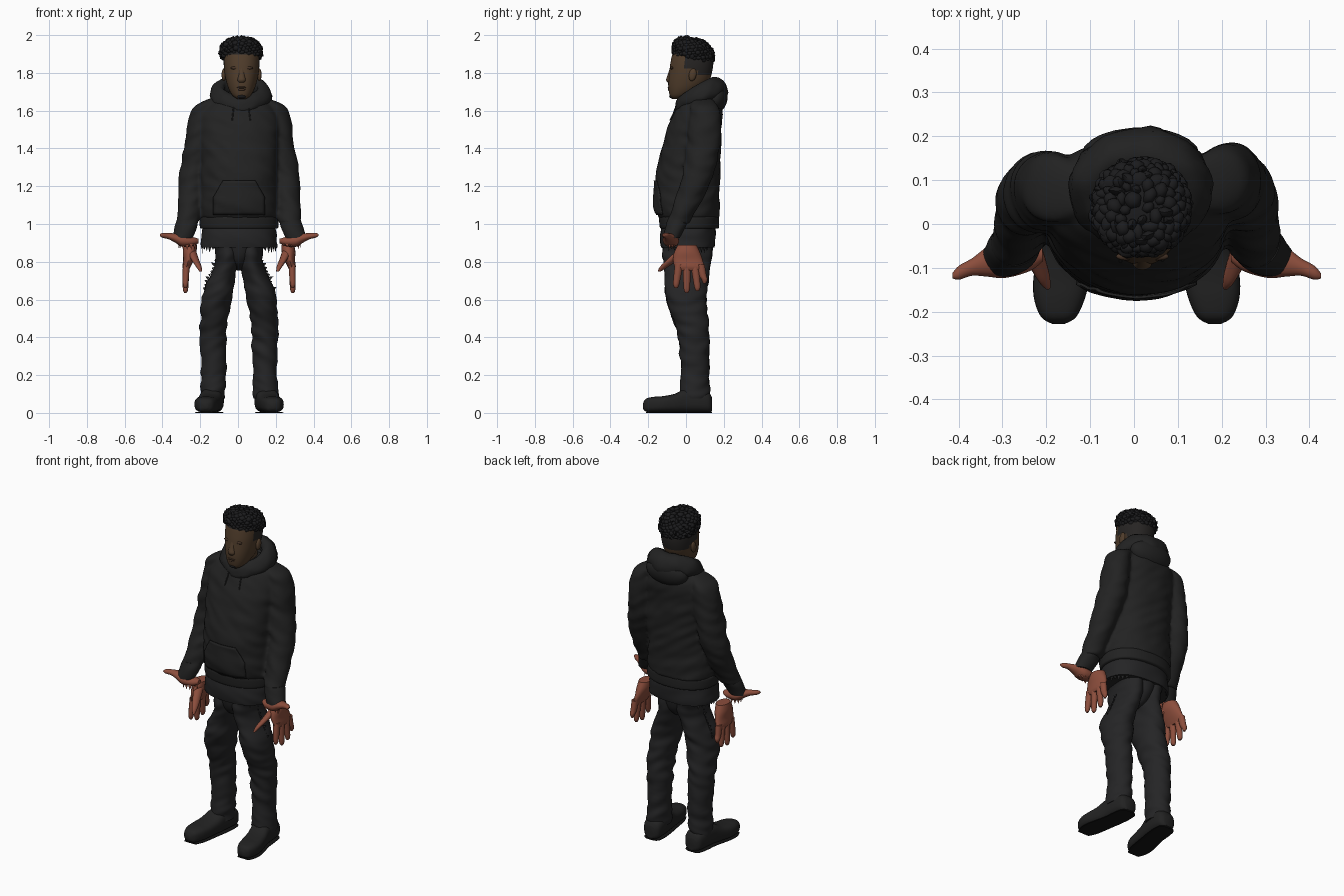
import bpy
import bmesh
import math
import random
from mathutils import Vector, Matrix, noise
from mathutils.bvhtree import BVHTree

random.seed(4)
if "Cube" in bpy.data.objects:
    bpy.data.objects.remove(bpy.data.objects["Cube"])
MID, FACE = .006, .019  # centre lines of body and head
SIDES = (("left", 1), ("right", -1))

def material(name, *rgb):
    mat = bpy.data.materials.new(name)
    mat.use_nodes = True
    mat.diffuse_color = (*rgb, 1)
    mat.node_tree.nodes["Principled BSDF"].inputs["Base Color"].default_value = (*rgb, 1)
    return mat

hoodie_black = material("hoodie black", .016, .016, .016)
trouser_black = material("trouser black", .018, .018, .019)
shoe_black = material("shoe black", .016, .016, .016)
sole_black = material("sole black", .007, .007, .007)
hair_black = material("hair black", .011, .011, .012)
fade_grey = material("short hair grey", .02, .018, .017)
face_brown = material("face brown", .08, .046, .024)
lip_brown = material("lip brown", .058, .032, .019)
hand_red = material("hand red brown", .26, .075, .045)

def finish(name, bm, mat):
    bmesh.ops.recalc_face_normals(bm, faces=bm.faces)
    mesh = bpy.data.meshes.new(name)
    bm.to_mesh(mesh)
    mesh.materials.append(mat)
    mesh.shade_smooth()
    mesh.set_sharp_from_angle(angle=math.radians(50))
    obj = bpy.data.objects.new(name, mesh)
    bpy.context.scene.collection.objects.link(obj)
    return obj

def spline(rings, steps):
    """Smooth in-between rings through the given ones."""
    out = []
    for i in range(len(rings) - 1):
        quad = [rings[max(i - 1, 0)], rings[i], rings[i + 1], rings[min(i + 2, len(rings) - 1)]]
        for t in (s / steps for s in range(steps)):
            out.append([b + .5 * t * (c - a + t * (2 * a - 5 * b + 4 * c - d + t * (3 * (b - c) + d - a)))
                        for a, b, c, d in zip(*quad)])
    return out + [list(rings[-1])]

def skin(bm, loops):
    for lo, hi in zip(loops, loops[1:]):
        for k in range(len(lo)):
            n = (k + 1) % len(lo)
            bm.faces.new((lo[k], lo[n], hi[n], hi[k]))

def loft(name, mat, rings, axis="z", side=1, mid=MID, sides=32, steps=5, wrinkle=0, square=2):
    """Skin elliptical rings (x, y, z, radius, radius) lying across an axis."""
    u, v = {"x": (1, 2), "y": (0, 2), "z": (0, 1)}[axis]
    bm, loops = bmesh.new(), []
    for x, y, z, a, b in spline(rings, steps):
        loops.append([])
        for k in range(sides):
            c, s = math.cos(math.tau * k / sides), math.sin(math.tau * k / sides)
            off = Vector()
            off[u] = max(a, .002) * math.copysign(abs(c) ** (2 / square), c)
            off[v] = max(b, .002) * math.copysign(abs(s) ** (2 / square), s)
            p = Vector((x, y, z)) + off
            p += off.normalized() * wrinkle * noise.noise((p.x * 9 + side * 3, p.y * 9, p.z * 22 + p.x * 12))
            loops[-1].append(bm.verts.new((mid + side * p.x, p.y, p.z)))
    skin(bm, loops)
    bm.faces.new(loops[0])
    bm.faces.new(loops[-1])
    return finish(name, bm, mat)

def ball(name, mat, centre, radii, tilt=0):
    bm = bmesh.new()
    place = Matrix.Translation(centre) @ Matrix.Rotation(tilt, 4, "X") @ Matrix.Diagonal((*radii, 1))
    bmesh.ops.create_icosphere(bm, subdivisions=3, radius=1, matrix=place)
    finish(name, bm, mat)

def ragged(name, mat, points, direction, length):
    """Torn edge: a row of uneven spikes along a line of points."""
    bm = bmesh.new()
    for a, b in zip(points, points[1:]):
        tip = (a + b) / 2 + Vector(direction) * length * random.uniform(.2, 1)
        bm.faces.new([bm.verts.new(p) for p in (a, b, tip)])
    finish(name, bm, mat)

def arc(x, y, z, a, b, reach, count, side):
    turns = [math.radians(reach * (2 * i / count - 1)) for i in range(count + 1)]
    return [Vector((MID + side * (x + a * math.cos(t)), y + b * math.sin(t), z)) for t in turns]

# Hoodie body, with the sleeves fused on and smoothed at the shoulders
torso = loft("hoodie_body", hoodie_black, [
    (0, .018, 1.03, .205, .16), (0, .01, 1.08, .209, .168), (0, .008, 1.17, .205, .172), (0, .015, 1.3, .203, .168),
    (0, .035, 1.45, .21, .15), (0, .055, 1.55, .212, .135), (0, .07, 1.62, .187, .12), (0, .08, 1.66, .145, .1),
    (0, .085, 1.7, .1, .08)], sides=64, steps=8, wrinkle=.01, square=2.2)
tree = BVHTree.FromPolygons([v.co for v in torso.data.vertices], [p.vertices[:] for p in torso.data.polygons])
bm = bmesh.new()
bm.from_mesh(torso.data)
for label, side in SIDES:
    back = .09 + .01 * side  # the right shoulder sits further forward
    sleeve = loft(label + "_sleeve", hoodie_black, [
        (.13, back - .01, 1.665, .025, .045), (.163, back - .005, 1.64, .05, .068), (.19, back, 1.61, .061, .08),
        (.203, back, 1.55, .07, .085), (.217, back - .007, 1.42, .076, .09), (.245, .06, 1.25, .072, .083),
        (.26, 0, 1.1, .064, .068), (.272, -.045, 1, .06, .058)], side=side, steps=8, wrinkle=.011)
    bm.from_mesh(sleeve.data)
    bpy.data.objects.remove(sleeve)
bm.to_mesh(torso.data)
remesh = torso.modifiers.new("Fuse", "REMESH")
remesh.mode, remesh.voxel_size, remesh.use_smooth_shade = "VOXEL", .009, True
relax = torso.modifiers.new("Relax", "SMOOTH")
relax.factor, relax.iterations = .5, 5
loft("hoodie_hem", hoodie_black, [(0, .018, .975, .2, .15), (0, .018, .985, .208, .157), (0, .016, 1.03, .208, .159),
                                  (0, .016, 1.04, .2, .155)], sides=64, square=2.2)

# Front pocket and drawstrings laid on the body surface
def on_chest(x, z, lift):
    return tree.ray_cast(Vector((x, -1, z)), Vector((0, 1, 0)))[0] - Vector((0, lift, 0))

bm = bmesh.new()
bmesh.ops.create_grid(bm, x_segments=16, y_segments=12, size=1)
for vert in bm.verts:
    half = .135 - .05 * max(vert.co.y, 0)
    vert.co = on_chest(MID + vert.co.x * half, 1.14 + vert.co.y * .09, .002)
finish("front_pocket", bm, hoodie_black).modifiers.new("Thickness", "SOLIDIFY").thickness = .006
for label, side in SIDES:
    cord = [on_chest(.017 + side * (.04 + .001 * i), 1.62 - .009 * i, .003) for i in range(9)]
    loft(label + "_drawstring", hoodie_black, [(*p, .0035, .004) for p in cord], mid=0, sides=8)

# Hood: thick collar roll, higher at the back, with the hanging bag behind
bm, rolls = bmesh.new(), []
for i in range(48):
    c, s = math.cos(math.tau * i / 48), math.sin(math.tau * i / 48)
    rolls.append([])
    for k in range(16):
        q = math.tau * k / 16
        reach = (.037 + .01 * s) * math.cos(q) + .01 * noise.noise((c * 3, s * 3, k / 3)) - .012 * math.sin(q)
        height = 1.673 + .042 * s + .02 * abs(c) + (.052 + .008 * s) * math.sin(q)
        rolls[-1].append(bm.verts.new((.015 + c * (.124 + reach), .072 + s * (.1 + reach), height)))
skin(bm, rolls + rolls[:1])
finish("hood_collar", bm, hoodie_black)
ball("hood_bag", hoodie_black, (.015, .158, 1.665), (.135, .062, .078), -.15)

# Cuffs and torn hands
for label, side in SIDES:
    loft(label + "_cuff", hoodie_black, [(.272, -.042, 1.02, .057, .054), (.28, -.058, .98, .06, .053),
                                         (.302, -.077, .925, .053, .043)], side=side, wrinkle=.006)
    loft(label + "_wrist_and_thumb", hand_red, [
        (.215, -.07, .91, .016, .012), (.245, -.074, .907, .034, .024), (.3, -.08, .912, .043, .033),
        (.34, -.086, .926, .034, .024), (.375, -.098, .936, .02, .016), (.405, -.111, .94, .016, .013),
        (.42, -.118, .942, .006, .005)], axis="x", side=side, sides=16)
    ragged(label + "_wrist_tear", hand_red, arc(.275, -.08, .895, .05, .03, 180, 14, side), (0, 0, -1), .035)
    loft(label + "_palm", hand_red, [
        (.258, .006, .888, .034, .05), (.262, .006, .85, .036, .068), (.268, .01, .81, .028, .078),
        (.278, .018, .775, .022, .079), (.28, .022, .755, .014, .07)], side=side, sides=20)
    for finger, start, end, tip in (("index", -.038, -.052, .66), ("middle", .004, .004, .635),
                                    ("ring", .045, .06, .645), ("little", .078, .098, .685)):
        loft(f"{label}_{finger}_finger", hand_red, [
            (.28, start, .785, .018, .021), (.282, (start + end) / 2, .73, .017, .02),
            (.284, end, tip + .02, .014, .016), (.284, end, tip, .006, .007)], side=side, sides=12)
    loft(label + "_lower_thumb", hand_red, [(.255, -.015, .86, .026, .034), (.235, -.065, .815, .021, .031),
         (.214, -.115, .775, .015, .022), (.203, -.142, .748, .007, .008)], side=side, sides=12)

# Trousers: hips with torn lower edge, legs with the outer thigh torn away
loft("trouser_hips", trouser_black, [(0, .012, 1, .19, .14), (0, .01, .95, .198, .147), (0, .01, .9, .203, .147),
                                     (0, .01, .875, .203, .143)], sides=48, wrinkle=.006, square=2.3)
loft("trouser_crotch", trouser_black, [(0, .01, .89, .1, .14), (0, .01, .82, .075, .12), (0, .01, .775, .04, .08),
                                       (0, .01, .755, .012, .03)], wrinkle=.004)
for label, side in SIDES:
    ragged(label + "_hip_tear", trouser_black, arc(0, .01, .88, .2, .14, 50, 13, side), (0, 0, -1), .04)
    loft(label + "_trouser_leg", trouser_black, [
        (.065, .01, .89, .07, .134), (.062, .01, .81, .062, .128), (.08, .007, .74, .066, .12),
        (.102, .002, .68, .073, .114), (.116, 0, .62, .08, .108), (.128, .012, .54, .075, .1),
        (.135, .033, .45, .071, .087), (.138, .044, .35, .069, .079), (.136, .048, .2, .064, .074),
        (.138, .046, .12, .068, .077), (.14, .045, .075, .064, .072)], side=side, steps=8, wrinkle=.011)
    edge = [Vector((MID + side * (.11 + .075 * (i / 9) ** .8), .005, .81 - .018 * i)) for i in range(10)]
    ragged(label + "_thigh_tear", trouser_black, edge, (side * .8, 0, .5), .03)

    # Shoes with thin dark soles
    tread = [(.178, -.228, .036, .014, .014), (.178, -.212, .041, .04, .034), (.176, -.17, .044, .058, .041),
             (.171, -.12, .046, .064, .043), (.16, -.06, .052, .062, .049), (.148, 0, .066, .06, .063),
             (.141, .07, .065, .06, .062), (.138, .12, .056, .052, .053), (.138, .138, .045, .032, .036)]
    loft(label + "_shoe", shoe_black, tread, axis="y", side=side, square=2.8)
    loft(label + "_sole", sole_black, [(x, y, .003, a * .96, .003) for x, y, z, a, c in tread[1:]],
         axis="y", side=side, square=5)

# Head and neck, with short hair on the sides and back
loft("neck", face_brown, [(0, .045, 1.6, .075, .07), (0, .045, 1.68, .064, .07), (0, .05, 1.78, .066, .07)], mid=FACE)
head = loft("head", face_brown, [
    (0, -.05, 1.662, .022, .022), (0, -.035, 1.678, .046, .05), (0, -.01, 1.71, .066, .082), (0, .012, 1.75, .08, .106),
    (0, .024, 1.8, .09, .113), (0, .032, 1.86, .095, .113), (0, .036, 1.92, .088, .1), (0, .04, 1.96, .05, .06)],
    mid=FACE, sides=40, square=2.2)
head.data.materials.append(fade_grey)
for poly in head.data.polygons:
    c = poly.center
    poly.material_index = int(c.z > 1.9 or (c.z > 1.785 and c.y > .055) or (c.z > 1.825 and c.y > -.01))

# Face features
loft("nose", face_brown, [(0, -.076, 1.825, .012, .01), (0, -.084, 1.79, .016, .013), (0, -.089, 1.763, .022, .016),
                          (0, -.084, 1.748, .016, .012)], mid=FACE, sides=16)
ball("upper_lip", lip_brown, (FACE, -.088, 1.723), (.025, .009, .006))
ball("lower_lip", lip_brown, (FACE, -.086, 1.712), (.022, .01, .007))
ball("chin_beard", hair_black, (FACE, -.068, 1.676), (.026, .021, .013))
for label, side in SIDES:
    ball(label + "_brow", lip_brown, (FACE + side * .036, -.074, 1.826), (.024, .009, .008))
    ball(label + "_ear", face_brown, (FACE + side * .094, .035, 1.79), (.012, .02, .034), -.2)

# Curly hair: a cap tilted to the back, covered in uneven curls
ball("hair_cap", hair_black, (.016, .04, 1.912), (.104, .103, .066), -.22)
bm = bmesh.new()
for i in range(200):
    up = 1 - 1.45 * (i + .5) / 200
    flat, turn = math.sqrt(1 - up * up) ** .75, i * 2.39996
    x, y = flat * math.cos(turn), flat * math.sin(turn)
    spot = (.016 + x * .103, .038 + y * .102, 1.91 - y * .022 + up * .068)
    shape = Matrix.Diagonal([random.uniform(.011, .024) for _ in range(2)] + [random.uniform(.01, .019), 1])
    place = Matrix.Translation(spot) @ Matrix.Rotation(random.uniform(0, math.pi), 4, "Z") @ shape
    bmesh.ops.create_icosphere(bm, subdivisions=1, radius=1, matrix=place)
finish("hair_curls", bm, hair_black)
